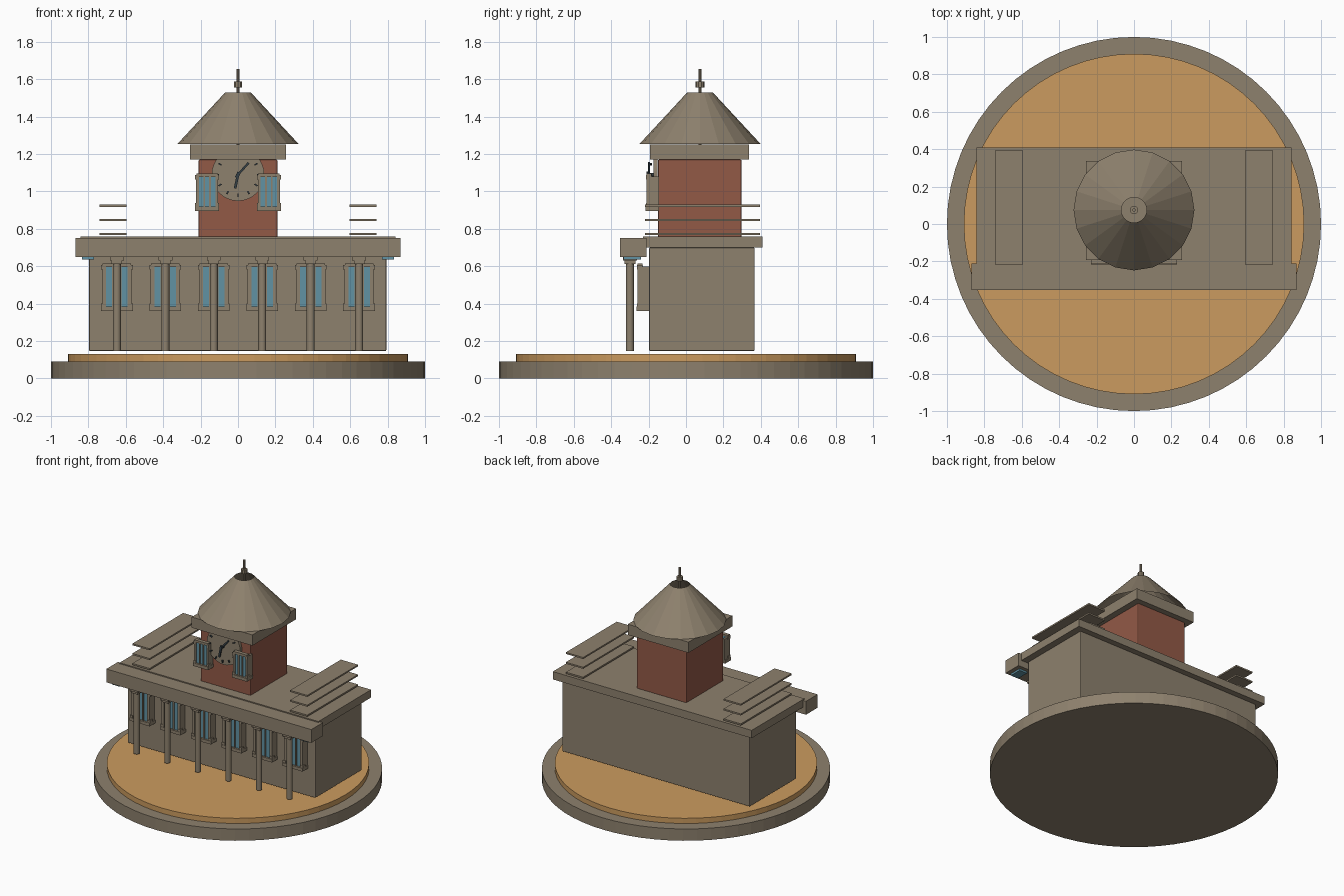
import bpy, math

if "Cube" in bpy.data.objects:
    bpy.data.objects.remove(bpy.data.objects["Cube"])


def mat(name, rgb):
    m = bpy.data.materials.new(name)
    m.diffuse_color = (*rgb, 1)
    m.use_nodes = True
    m.node_tree.nodes["Principled BSDF"].inputs["Base Color"].default_value = m.diffuse_color
    return m


STONE = mat("taupe stone", (0.27, 0.22, 0.155))
SAND = mat("orange sand", (0.60, 0.33, 0.115))
BRICK = mat("red brick", (0.29, 0.10, 0.062))
GLASS = mat("blue glass", (0.12, 0.29, 0.37))
DARK = mat("dark slate", (0.035, 0.05, 0.06))


def box(name, x, y, z, m, bevel=0.0):
    """Box from (min, max) ranges on each axis."""
    bpy.ops.mesh.primitive_cube_add(size=1, location=[(a + b) / 2 for a, b in (x, y, z)])
    o = bpy.context.object
    o.name = name
    o.scale = [b - a for a, b in (x, y, z)]
    bpy.ops.object.transform_apply(location=False, rotation=False, scale=True)
    o.data.materials.append(m)
    if bevel:
        b = o.modifiers.new("soft edges", 'BEVEL')
        b.width, b.segments = bevel, 2
    return o


def cyl(name, r, x, y, z0, z1, m, n=16, smooth=True):
    bpy.ops.mesh.primitive_cylinder_add(vertices=n, radius=r, depth=z1 - z0,
                                        location=(x, y, (z0 + z1) / 2))
    o = bpy.context.object
    o.name = name
    o.data.materials.append(m)
    if smooth:
        bpy.ops.object.shade_smooth_by_angle()
    return o


def around(x, d):
    return (x - d, x + d)


def window(name, x, z0, z1, w, yw, yf):
    """Framed window; w = half width, yw = wall plane, yf = front plane."""
    g = w * 0.72
    box(name + "_glass", around(x, g), (yf + 0.012, yf + 0.032), (z0 + 0.02, z1 - 0.012), GLASS)
    for s in (-1, 1):
        box(name + "_jamb", around(x + s * w * 0.8, w * 0.12), (yf + 0.004, yw + 0.01),
            (z0 + 0.02, z1 - 0.015), STONE)
        box(name + "_mullion", around(x + s * w * 0.24, 0.005), (yf + 0.004, yf + 0.014),
            (z0 + 0.02, z1 - 0.012), STONE)
        for z in (z0 + 0.03, z1 - 0.02):
            box(name + "_corner_block", around(x + s * w * 0.86, w * 0.14), (yf, yf + 0.03),
                around(z, 0.012), STONE)
    box(name + "_head", around(x, w * 0.9), (yf + 0.002, yf + 0.03), (z1 - 0.018, z1), STONE)
    box(name + "_sill", around(x, w), (yf - 0.003, yw + 0.01), (z0, z0 + 0.024), STONE)


# round plinth
cyl("plinth", 1.0, 0, 0, 0, 0.09, STONE, 64, False)
cyl("sand_disc", 0.91, 0, 0, 0.09, 0.13, SAND, 64, False)

# main hall, roof slab and porch beam
box("hall", (-0.797, 0.793), (-0.197, 0.367), (0.147, 0.70), STONE, 0.006)
box("roof_slab", (-0.842, 0.842), (-0.23, 0.408), (0.70, 0.76), STONE)
box("porch_beam", (-0.868, 0.868), (-0.353, -0.212), (0.65, 0.752), STONE)
for s in (-1, 1):
    box("beam_end_glass", around(s * 0.802, 0.033), (-0.335, -0.24), (0.636, 0.651), GLASS)

# columns and hall windows
for i in range(6):
    x = (i - 2.5) * 0.259
    cyl("column", 0.0215, x, -0.30, 0.147, 0.615, STONE)
    box("column_neck", around(x, 0.028), (-0.33, -0.27), (0.612, 0.632), STONE)
    box("column_capital", around(x, 0.037), (-0.338, -0.262), (0.63, 0.651), STONE)
    window("hall_window", x, 0.36, 0.615, 0.085, -0.20, -0.262)

# stacked roof slats on both wings
for s in (-1, 1):
    for z in (0.772, 0.848, 0.923):
        box("roof_slat", around(s * 0.668, 0.073), (-0.22, 0.395), around(z, 0.006), STONE)

# tower
CY = 0.075
box("tower", around(0, 0.211), (-0.15, 0.297), (0.755, 1.17), BRICK, 0.006)
box("tower_cornice", around(0, 0.257), (-0.193, 0.337), (1.17, 1.252), STONE)
for s in (-1, 1):
    window("tower_window", s * 0.165, 0.895, 1.095, 0.064, -0.155, -0.214)

# open conical roof and finial
bpy.ops.mesh.primitive_cone_add(vertices=20, radius1=0.323, radius2=0.068, depth=0.275,
                                end_fill_type='NOTHING', location=(0, CY, 1.3925))
cone = bpy.context.object
cone.name = "cone_roof"
cone.data.materials.append(STONE)
cyl("finial_rod", 0.009, 0, CY, 1.25, 1.655, STONE, 10)
cyl("finial_collar", 0.023, 0, CY, 1.557, 1.587, STONE, 10)

# clock face, hour marks and hands
CZ = 1.09
face = cyl("clock_face", 0.141, 0, -0.164, CZ, CZ + 0.022, STONE, 32)
face.location.z = CZ
face.rotation_euler.x = math.pi / 2


def clock_bar(name, angle, r0, r1, w, y):
    r = (r0 + r1) / 2
    o = box(name, (-w, w), (-0.005, 0.005), around(0, (r1 - r0) / 2), DARK)
    o.location = (r * math.sin(angle), y, CZ + r * math.cos(angle))
    o.rotation_euler.y = angle


for h in range(12):
    clock_bar("hour_mark", h * math.pi / 6, 0.102, 0.120, 0.004, -0.188)
clock_bar("minute_hand", math.radians(42), -0.02, 0.085, 0.006, -0.197)
clock_bar("hour_hand", math.radians(192), -0.015, 0.075, 0.007, -0.205)
cyl("clock_hub", 0.01, 0, -0.19, CZ - 0.02, CZ + 0.02, DARK, 12).rotation_euler.x = math.pi / 2
